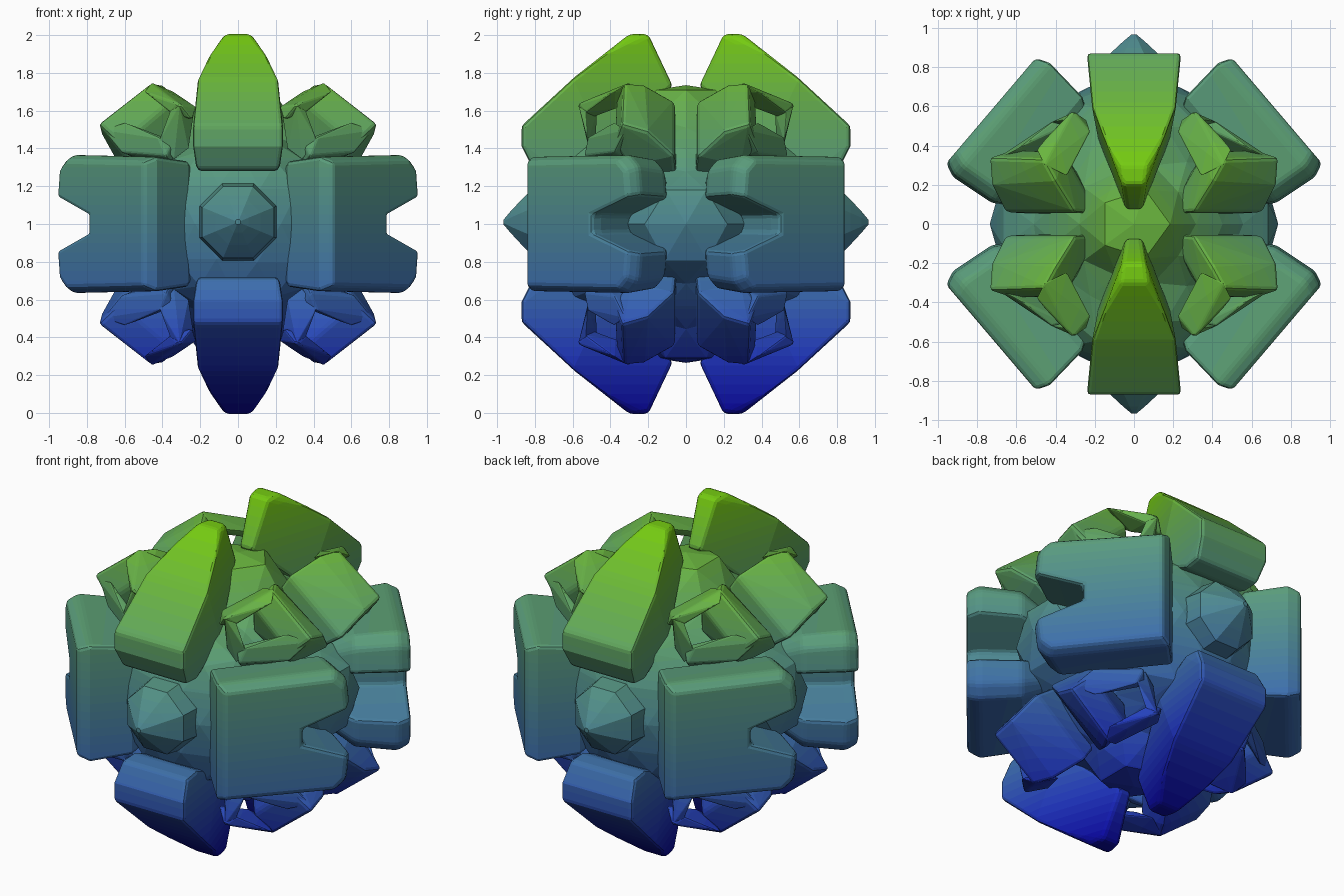
import bpy, bmesh, math
from mathutils import Vector
from itertools import product

if "Cube" in bpy.data.objects:
    bpy.data.objects.remove(bpy.data.objects["Cube"])

BANDS = 40
STOPS = [(0, (.06, .05, .62)), (.3, (.14, .22, .74)), (.65, (.24, .42, .68)), (1.0, (.30, .52, .57)),
         (1.3, (.35, .60, .49)), (1.65, (.40, .68, .30)), (2, (.46, .80, .08))]


def height_colour(z):
    for (a, ca), (b, cb) in zip(STOPS, STOPS[1:]):
        if z <= b:
            t = (z - a) / (b - a)
            return [((1 - t) * p + t * q) ** 2.2 for p, q in zip(ca, cb)] + [1]


mats = []
for i in range(BANDS):
    m = bpy.data.materials.new(f"height_{i}")
    m.diffuse_color = height_colour((i + .5) * 2 / BANDS)
    m.use_nodes = True
    m.node_tree.nodes["Principled BSDF"].inputs["Base Color"].default_value = m.diffuse_color
    mats.append(m)


def finish(name, bm, signs=(1, 1, 1), bevel=0.0):
    """Soften edges, mirror about the centre, lift to z = 1 and colour by height."""
    bmesh.ops.recalc_face_normals(bm, faces=bm.faces)
    if bevel:
        sharp = [e for e in bm.edges if len(e.link_faces) == 2 and e.calc_face_angle(0) > math.radians(28)]
        bmesh.ops.bevel(bm, geom=sharp, offset=bevel, segments=2, profile=.5, affect='EDGES', clamp_overlap=True)
    for v in bm.verts:
        v.co = Vector((v.co.x * signs[0], v.co.y * signs[1], v.co.z * signs[2] + 1))
    bmesh.ops.recalc_face_normals(bm, faces=bm.faces)
    for i in range(1, BANDS):
        bmesh.ops.bisect_plane(bm, geom=bm.verts[:] + bm.edges[:] + bm.faces[:],
                               plane_co=(0, 0, i * 2 / BANDS), plane_no=(0, 0, 1))
    for f in bm.faces:
        f.material_index = max(0, min(BANDS - 1, int(f.calc_center_median().z * BANDS / 2)))
    me = bpy.data.meshes.new(name)
    bm.to_mesh(me)
    bm.free()
    for m in mats:
        me.materials.append(m)
    bpy.context.collection.objects.link(bpy.data.objects.new(name, me))


def hull(points):
    bm = bmesh.new()
    for p in points:
        bm.verts.new(p)
    r = bmesh.ops.convex_hull(bm, input=bm.verts)
    junk = {g for g in r['geom_interior'] + r['geom_unused'] if isinstance(g, bmesh.types.BMVert)}
    bmesh.ops.delete(bm, geom=list(junk), context='VERTS')
    bmesh.ops.dissolve_limit(bm, angle_limit=math.radians(4), verts=bm.verts, edges=bm.edges)
    return bm


def loft(rings):
    bm = bmesh.new()
    rows = [[bm.verts.new(p) for p in ring] for ring in rings]
    for a, b in zip(rows, rows[1:]):
        for i in range(len(a)):
            j = (i + 1) % len(a)
            bm.faces.new((a[i], a[j], b[j], b[i]))
    bm.faces.new(rows[0])
    bm.faces.new(rows[-1])
    return bm


# Central ball, sunken between the top, bottom and side bulges
core = bmesh.new()
bmesh.ops.create_icosphere(core, subdivisions=3, radius=1)
for v in core.verts:
    near_pole = max(abs(v.co.x), abs(v.co.z))
    bulge = max((near_pole - .88) / .09, (abs(v.co.y) - .55) / .25)
    v.co *= .60 + .135 * max(0, min(1, bulge))
finish("core", core)

# Tapered wedges above and below, front and back
half = [(.22, .81, .29), (.24, .87, .41), (.24, .87, .52), (.215, .60, .77), (.165, .45, .88), (.07, .30, 1.005),
        (.06, .20, 1.005), (.04, .07, .73), (.18, .42, .40), (.215, .70, .28)]
wedge = half + [(-x, y, z) for x, y, z in half]
for sy, sz in product((1, -1), repeat=2):
    finish("wedge", hull(wedge), (1, sy, sz), .025)

# Notched slabs on the four upright corners
n, t = Vector((.761, .648, 0)), Vector((.648, -.761, 0))
outline = [(-.35, -.35), (.32, -.36), (.385, -.30), (.40, -.15), (.13, -.05),
           (.13, .05), (.40, .15), (.385, .30), (.32, .36), (-.35, .35)]
for sx, sy in product((1, -1), repeat=2):
    rings = [[n * d + t * (u * k + .01) + Vector((0, 0, z * k)) for u, z in outline]
             for d, k in ((.48, .70), (.62, .95), (.86, 1.02), (.93, .94))]
    finish("notched_slab", loft(rings), (sx, sy, 1), .02)

# Front and back knobs
for sy in (1, -1):
    rings = [[(r * math.cos(a), y, r * math.sin(a) + .01) for a in (math.tau * (i + .5) / 8 for i in range(8))]
             for y, r in ((.55, .22), (.70, .22), (.80, .205), (.87, .13), (.93, .06), (.965, .015))]
    finish("knob", loft(rings), (1, sy, 1))

# Lifted plates with an open arch in each of the eight octants
plate = [(.46, .33, .75), (.74, .34, .53), (.73, .20, .49), (.66, .06, .36), (.30, .06, .65), (.40, .22, .74),
         (.36, .37, .64), (.62, .38, .42), (.50, .05, .25), (.18, .05, .46), (.30, .28, .44), (.56, .30, .30)]
upper_arm = [(.46, .30, .75), (.34, .24, .70), (.33, .37, .61), (.50, .38, .70),
             (.31, .58, .635), (.22, .47, .62), (.24, .53, .55), (.36, .53, .59)]
lower_arm = [(.72, .32, .50), (.60, .38, .54), (.62, .38, .38), (.52, .30, .34),
             (.42, .52, .46), (.38, .54, .36), (.34, .46, .30), (.34, .50, .44)]
tip = [(.31, .57, .63), (.23, .47, .60), (.36, .53, .60), (.42, .52, .44), (.34, .50, .34), (.26, .48, .40)]
for s in product((1, -1), repeat=3):
    finish("plate", hull(plate), s, .02)
    finish("upper_arm", hull(upper_arm), s, .01)
    finish("lower_arm", hull(lower_arm), s, .01)
    finish("arm_link", hull(tip), s, .005)
